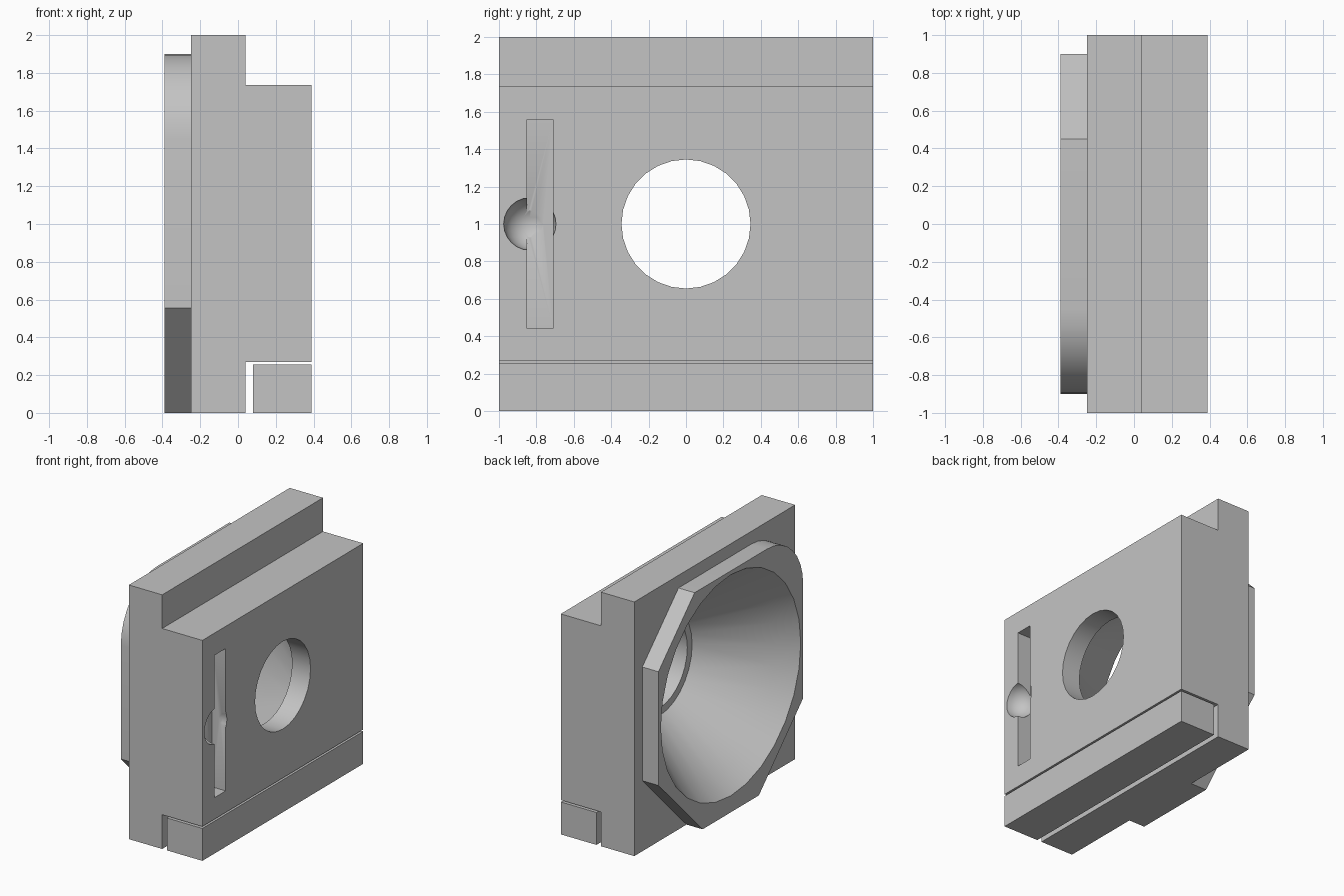
import bpy, bmesh, math
from mathutils import Matrix

cube = bpy.data.objects.get("Cube")
if cube:
    bpy.data.objects.remove(cube, do_unlink=True)

grey = bpy.data.materials.new("plain grey")
grey.use_nodes = True
colour = (0.55, 0.55, 0.55, 1)
grey.diffuse_color = colour
grey.node_tree.nodes["Principled BSDF"].inputs["Base Color"].default_value = colour


def make_object(name, bm):
    bmesh.ops.recalc_face_normals(bm, faces=bm.faces[:])
    mesh = bpy.data.meshes.new(name)
    bm.to_mesh(mesh)
    bm.free()
    mesh.materials.append(grey)
    obj = bpy.data.objects.new(name, mesh)
    bpy.context.collection.objects.link(obj)
    return obj


def extrude_profile(name, points, offset):
    bm = bmesh.new()
    face = bm.faces.new([bm.verts.new(p) for p in points])
    result = bmesh.ops.extrude_face_region(bm, geom=[face])
    moved = [v for v in result["geom"] if isinstance(v, bmesh.types.BMVert)]
    bmesh.ops.translate(bm, verts=moved, vec=offset)
    return make_object(name, bm)


def box(name, low, high):
    (x, y, z), (X, Y, Z) = low, high
    return extrude_profile(name, [(x, y, z), (X, y, z), (X, y, Z), (x, y, Z)],
                           (0, Y - y, 0))


def revolve_along_x(name, profile, centre_z, sides):
    bm = bmesh.new()
    rings = []
    for x, r in profile:
        angles = [2 * math.pi * i / sides for i in range(sides)]
        rings.append([bm.verts.new((x, r * math.cos(a), centre_z + r * math.sin(a)))
                      for a in angles])
    for a, b in zip(rings, rings[1:]):
        for i in range(sides):
            j = (i + 1) % sides
            bm.faces.new([a[i], a[j], b[j], b[i]])
    bm.faces.new(rings[0])
    bm.faces.new(rings[-1])
    return make_object(name, bm)


def cut(obj, cutter):
    mod = obj.modifiers.new("cut", "BOOLEAN")
    mod.operation = "DIFFERENCE"
    mod.solver = "EXACT"
    mod.object = cutter
    bpy.context.view_layer.objects.active = obj
    bpy.ops.object.modifier_apply(modifier=mod.name)


# Stepped body: tall back plate with a thick front block
outline = [(-0.25, 0), (0.04, 0), (0.04, 0.27), (0.39, 0.27),
           (0.39, 1.735), (0.04, 1.735), (0.04, 2), (-0.25, 2)]
body = extrude_profile("stepped_body", [(x, -1, z) for x, z in outline], (0, 2, 0))

# Collar with chamfered corners and one rounded corner
rim = [(-0.35, 0), (0.35, 0), (0.9, 0.555), (0.9, 1.45), (0.45, 1.9)]
for i in range(9):
    a = math.pi / 2 * (1 + i / 8)
    rim.append((-0.45 + 0.45 * math.cos(a), 1.45 + 0.45 * math.sin(a)))
rim.append((-0.9, 0.555))
collar = extrude_profile("collar", [(-0.39, y, z) for y, z in rim], (0.14, 0, 0))

# Loose clamp bar below the block
bar = box("clamp_bar", (0.08, -1, 0), (0.39, 1, 0.255))

# Conical mouth narrowing to a stepped round bore
bore = revolve_along_x("bore_cutter",
                       [(-0.45, 0.915), (0.23, 0.405), (0.23, 0.345), (0.5, 0.345)], 1, 28)
# Slot and thumb dimple
slot = box("slot_cutter", (0.27, -0.85, 0.44), (0.5, -0.71, 1.56))
bm = bmesh.new()
bmesh.ops.create_uvsphere(bm, u_segments=24, v_segments=12, radius=0.14,
                          matrix=Matrix.Translation((0.39, -0.835, 1)))
dimple = make_object("dimple_cutter", bm)

cut(body, bore)
cut(collar, bore)
cut(body, slot)
cut(body, dimple)
for cutter in (bore, slot, dimple):
    bpy.data.objects.remove(cutter, do_unlink=True)

# Smooth the curved walls, keep hard edges
for obj in (body, collar, bar):
    bpy.ops.object.select_all(action="DESELECT")
    obj.select_set(True)
    bpy.context.view_layer.objects.active = obj
    bpy.ops.object.shade_smooth_by_angle(angle=math.radians(30))
